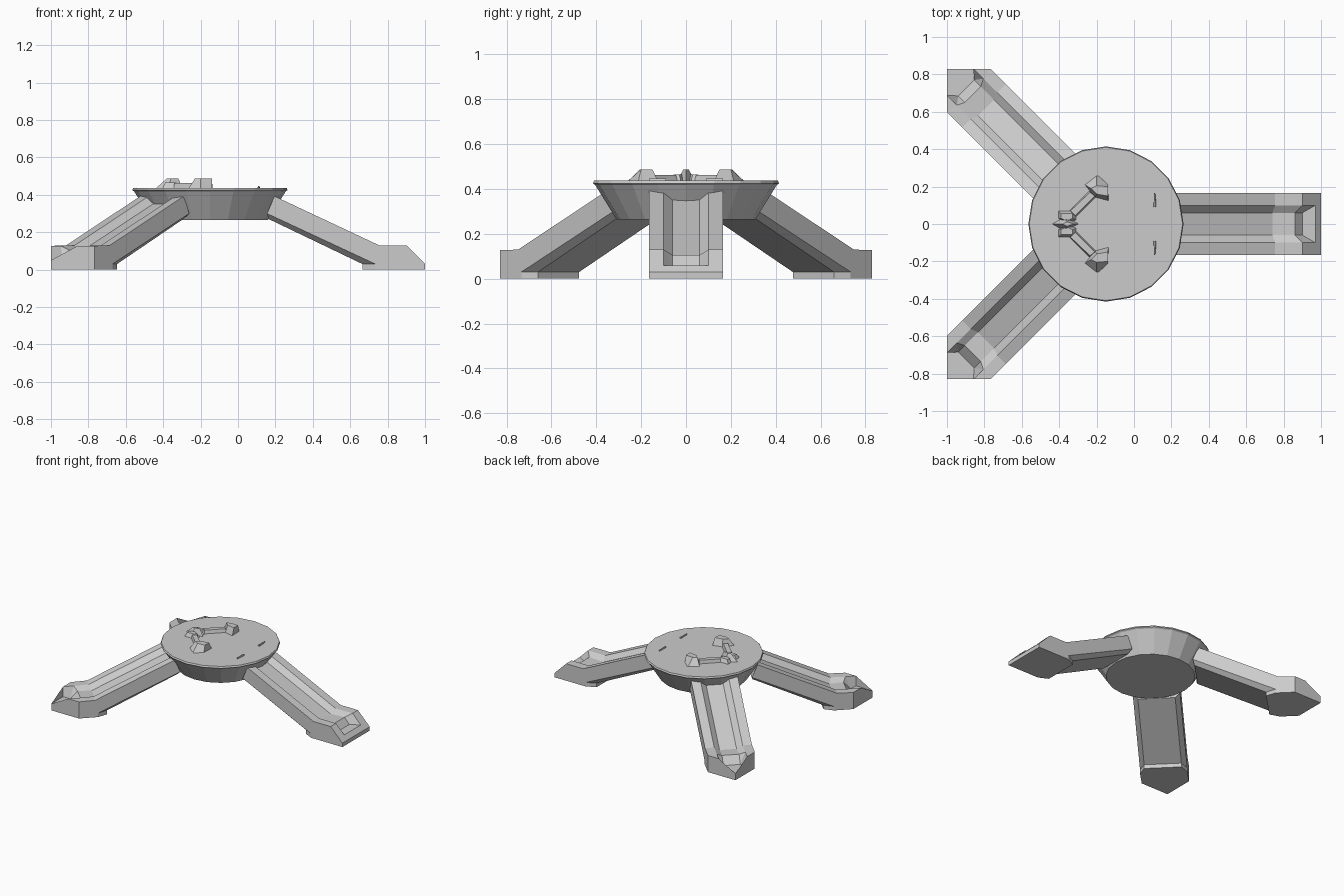
import bpy, bmesh
from math import radians, sin, cos, pi
from mathutils import Matrix, Vector

if "Cube" in bpy.data.objects:
    bpy.data.objects.remove(bpy.data.objects["Cube"])


def finish(bm, name, matrix=Matrix()):
    bmesh.ops.remove_doubles(bm, verts=bm.verts, dist=0.0005)
    bmesh.ops.recalc_face_normals(bm, faces=bm.faces)
    me = bpy.data.meshes.new(name)
    bm.to_mesh(me)
    bm.free()
    ob = bpy.data.objects.new(name, me)
    ob.matrix_world = matrix
    bpy.context.collection.objects.link(ob)
    return ob


def add_face(bm, pts):
    uniq = []
    for p in pts:
        if all((Vector(p) - Vector(q)).length > 1e-4 for q in uniq):
            uniq.append(p)
    if len(uniq) > 2:
        bm.faces.new([bm.verts.new(p) for p in uniq])


def loft(name, rings, matrix=Matrix()):
    """Closed skin through rings of equal point count, capped at both ends."""
    bm = bmesh.new()
    n = len(rings[0])
    for a, b in zip(rings, rings[1:]):
        for i in range(n):
            j = (i + 1) % n
            add_face(bm, [a[i], a[j], b[j], b[i]])
    add_face(bm, rings[0])
    add_face(bm, rings[-1])
    return finish(bm, name, matrix)


def mirrored(half):
    return half + [(x, -y, z) for x, y, z in reversed(half)]


# Half sections run: underside, side bottom, side top, groove rim, groove floor
W, C, R, F = 0.165, 0.13, 0.1, 0.06
inner = [(0.165, C, 0.27), (0.155, W, 0.30), (0.195, W, 0.393), (0.195, R, 0.393), (0.18, F, 0.362)]
knee_top = [(0.755, W, 0.13), (0.755, R, 0.13), (0.74, F, 0.1)]
knee = [(0.665, C, 0.03), (0.735, W, 0.03)] + knee_top
heel = [(0.665, C, 0), (0.735, W, 0)] + knee_top


def leg(name, toe, matrix=Matrix()):
    loft(name, [mirrored(h) for h in [inner, knee, heel] + toe], matrix)


# Right leg: blunt sloping toe with an open pocket
shoulder = [(0.9, C, 0), (0.9, W, 0), (0.9, W, 0.13), (0.9, R, 0.13)]
blunt = [shoulder + [(0.86, F, 0.105)],
         shoulder + [(0.90, F, 0.06)],
         [(1, C, 0), (1, W, 0), (1, W, 0.03), (0.97, R, 0.06), (0.97, R, 0.06)],
         [(1, C, 0), (1, W, 0), (1, W, 0.03), (1, R, 0.03), (1, F, 0.03)]]
leg("right_leg", blunt)

# Left legs: right-angled pointed toe with a low flat tip
T = 1.035
shoulder = [(T - W, C, 0), (T - W, W, 0), (T - W, W, 0.127), (0.86, R, 0.127)]
tip = (T, 0, 0.05)
pointed = [shoulder + [(0.84, F, 0.105)],
           shoulder + [(0.89, F, 0.05)],
           [(T - C, C, 0), (T - W, W, 0), (T - W, W, 0.127), (T - R, R, 0.127), (T - R, R, 0.05)],
           [(T, 0, 0), (T, 0, 0), tip, tip, tip]]
for name, s in (("back_left_leg", 1), ("front_left_leg", -1)):
    place = Matrix.Translation((-0.268, 0.098 * s, 0)) @ Matrix.Rotation(radians(135 * s), 4, 'Z')
    leg(name, pointed, place)

# Hub: 20-sided flared dish with a thin rim
hub = [[(-0.15 + r * cos(i * pi / 10), r * sin(i * pi / 10), z) for i in range(20)]
       for r, z in ((0.31, 0.265), (0.405, 0.418), (0.415, 0.425), (0.41, 0.437))]
loft("hub", hub)


def prism(name, foot, top, z1, z0=0.425):
    loft(name, [[(x, y, z0) for x, y in foot], [(x, y, z1) for x, y in top]])


# Raised bracket on the hub: end blocks, angled bars and small slits
for side, s in (("back", 1), ("front", -1)):
    def f(pts):
        return [(x, y * s) for x, y in pts]
    prism(side + "_bracket_block",
          f([(-0.27, 0.215), (-0.2, 0.27), (-0.14, 0.215), (-0.135, 0.12), (-0.21, 0.14)]),
          f([(-0.23, 0.19), (-0.2, 0.205), (-0.14, 0.2), (-0.14, 0.15), (-0.2, 0.16)]), 0.488)
    prism(side + "_bracket_bar",
          f([(-0.24, 0.18), (-0.2, 0.145), (-0.31, 0.035), (-0.345, 0.075)]),
          f([(-0.235, 0.17), (-0.21, 0.15), (-0.315, 0.045), (-0.34, 0.07)]), 0.462)
    prism(side + "_bracket_prong",
          f([(-0.41, 0.075), (-0.3, 0.075), (-0.3, 0.02), (-0.36, 0.0), (-0.41, 0.03)]),
          f([(-0.39, 0.055), (-0.33, 0.055), (-0.33, 0.03), (-0.36, 0.015), (-0.39, 0.03)]), 0.465)
    prism(side + "_hub_slit",
          f([(0.1, 0.09), (0.122, 0.09), (0.115, 0.165), (0.105, 0.165)]),
          f([(0.107, 0.09), (0.115, 0.09), (0.112, 0.165), (0.108, 0.165)]), 0.446)

# Centre peak of the bracket
prism("bracket_peak", [(-0.45, 0), (-0.37, 0.045), (-0.29, 0), (-0.37, -0.045)],
      [(-0.38, 0), (-0.36, 0.012), (-0.32, 0), (-0.36, -0.012)], 0.488)
